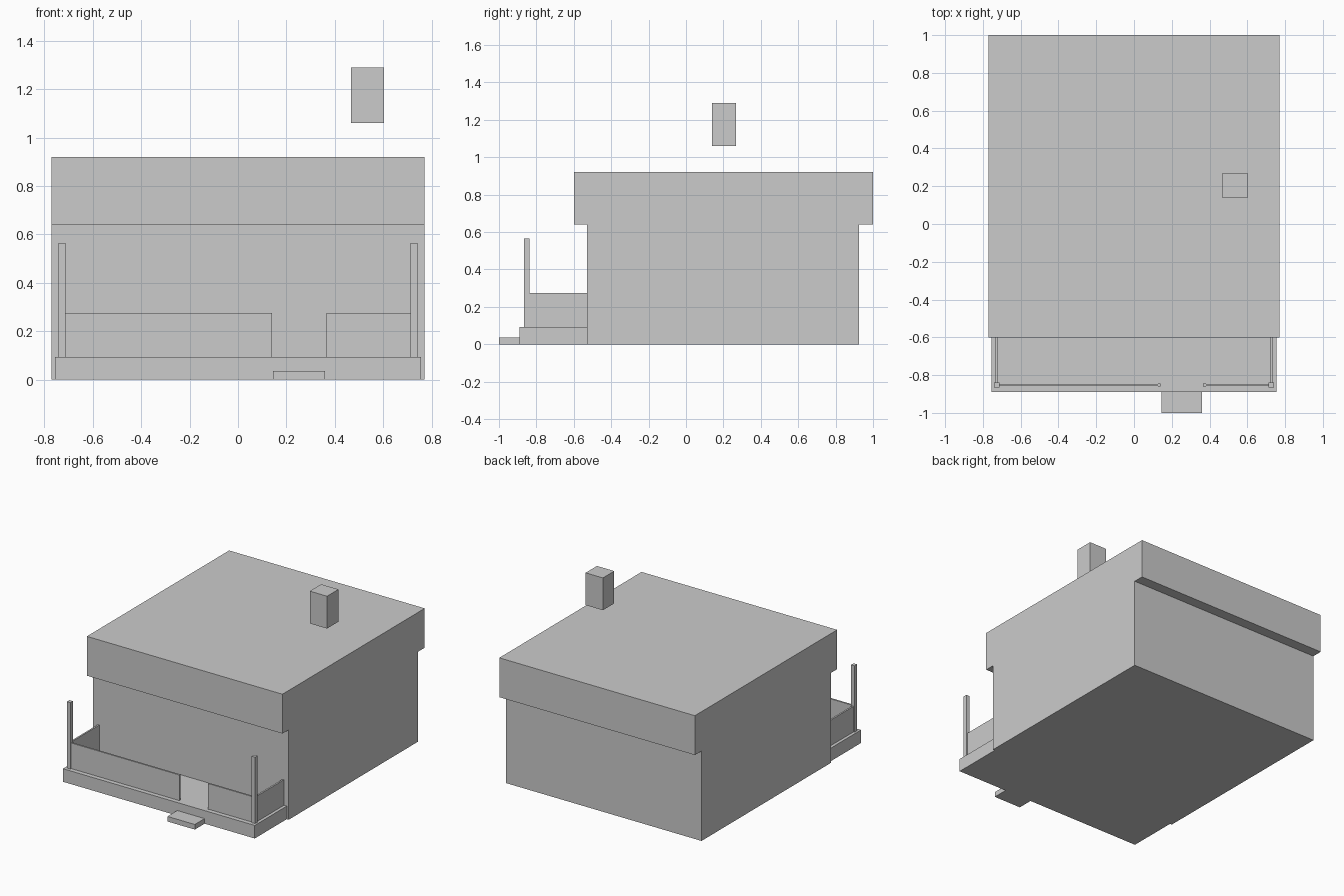
import bpy

cube = bpy.data.objects.get("Cube")
if cube:
    bpy.data.objects.remove(cube, do_unlink=True)

# Single flat grey
GREY = (0.6, 0.6, 0.6, 1)
grey = bpy.data.materials.new("light grey")
grey.use_nodes = True
grey.diffuse_color = GREY
bsdf = next(n for n in grey.node_tree.nodes if n.type == "BSDF_PRINCIPLED")
bsdf.inputs["Base Color"].default_value = GREY


def box(name, x, y, z):
    """Add a box spanning the given (low, high) ranges."""
    spans = (x, y, z)
    bpy.ops.mesh.primitive_cube_add(size=1, location=[(a + b) / 2 for a, b in spans])
    ob = bpy.context.object
    ob.name = name
    ob.scale = [b - a for a, b in spans]
    bpy.ops.object.transform_apply(location=False, rotation=False, scale=True)
    ob.data.materials.append(grey)
    return ob


# House body, flat roof block and raised chimney
FRONT = -0.53
HALF = 0.77
box("house_walls", (-HALF, HALF), (FRONT, 0.925), (0, 0.64))
box("roof", (-HALF, HALF), (-0.6, 1), (0.64, 0.92))
box("chimney", (0.467, 0.603), (0.14, 0.268), (1.06, 1.29))

# Porch deck and entry step
DECK = 0.093
RAIL_TOP = 0.275
box("porch_deck", (-0.755, 0.755), (-0.89, FRONT), (0, DECK))
box("entry_step", (0.145, 0.36), (-1, -0.89), (0, 0.036))

# Corner posts and side railings
for side, s in (("left", 1), ("right", -1)):
    box(side + "_porch_post", sorted((s * 0.713, s * 0.741)), (-0.866, -0.838), (DECK, 0.565))
    box(side + "_side_railing", sorted((s * 0.721, s * 0.733)), (-0.838, FRONT), (DECK, RAIL_TOP))

# Front railings with small end posts beside the entry gap
FRONT_RAIL = (-0.858, -0.846)
END_POST = (-0.86, -0.844)
box("right_front_railing", (-0.713, 0.13), FRONT_RAIL, (DECK, RAIL_TOP))
box("right_gap_post", (0.126, 0.14), END_POST, (DECK, RAIL_TOP))
box("left_front_railing", (0.375, 0.713), FRONT_RAIL, (DECK, RAIL_TOP))
box("left_gap_post", (0.366, 0.38), END_POST, (DECK, RAIL_TOP))
